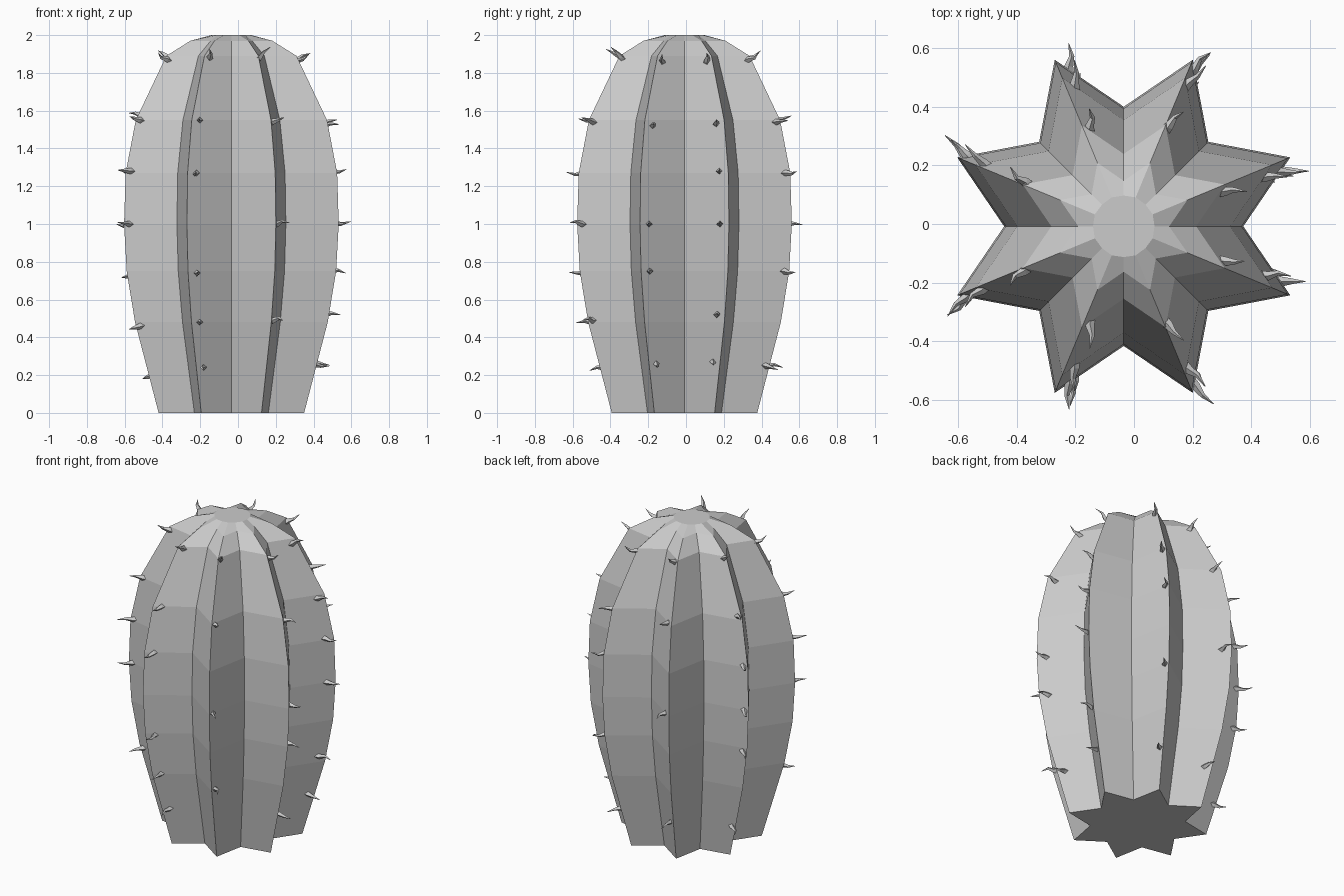
import bpy, bmesh, random
from math import sin, cos, pi, radians
from mathutils import Vector

if "Cube" in bpy.data.objects:
    bpy.data.objects.remove(bpy.data.objects["Cube"])

random.seed(4)
CENTRE = Vector((-0.035, -0.008, 0))
# body profile: height, ridge radius, valley radius
RINGS = [(0, .417, .277), (.48, .552, .366), (.75, .600, .398), (1.0, .615, .408),
         (1.27, .606, .402), (1.55, .548, .363), (1.89, .373, .247),
         (1.97, .235, .155), (2.0, .107, .105)]


def make_object(name, bm):
    bmesh.ops.recalc_face_normals(bm, faces=bm.faces)
    mesh = bpy.data.meshes.new(name)
    bm.to_mesh(mesh)
    bm.free()
    obj = bpy.data.objects.new(name, mesh)
    bpy.context.collection.objects.link(obj)
    return obj


def loft(bm, loops):
    rows = [[bm.verts.new(p) for p in loop] for loop in loops]
    n = len(rows[0])
    for a, b in zip(rows, rows[1:]):
        for i in range(n):
            j = (i + 1) % n
            bm.faces.new((a[i], a[j], b[j], b[i]))
    bm.faces.new(rows[0][::-1])
    bm.faces.new(rows[-1])


def radii(z):
    for (z0, a0, b0), (z1, a1, b1) in zip(RINGS, RINGS[1:]):
        if z <= z1:
            t = (z - z0) / (z1 - z0)
            return a0 + (a1 - a0) * t, b0 + (b1 - b0) * t


def polar(r, a, z):
    return CENTRE + Vector((r * cos(a), r * sin(a), z))


# ribbed body: eight ridges and eight valleys
bm = bmesh.new()
loft(bm, [[polar(v if i % 2 == 0 else t, i * pi / 8, z) for i in range(16)]
          for z, t, v in RINGS])
make_object("cactus_body", bm)


def spine(bm, base, az, slope, length, width):
    """Four-sided hooked thorn with its root sunk into the body."""
    out = Vector((cos(az), sin(az), slope)).normalized()
    side = Vector((-sin(az), cos(az), 0))
    up = out.cross(side)
    bend = (side * random.uniform(-1, 1) + up * random.uniform(-1, 1)) * .012
    loops = []
    for t, w, k in ((-.4, 1, 0), (.1, .75, 0), (.5, .42, 1), (1, .05, 0)):
        c = base + out * length * t + bend * k
        loops.append([c + (side * cos(q) + up * sin(q)) * width * w
                      for q in (0, pi / 2, pi, 1.5 * pi)])
    loft(bm, loops)


# thorn rows: ridge angle, direction the thorns point, heights
ROWS = [(-22.5, 0, (1.86, 1.52, 1.0, .75, .26)),
        (22.5, 0, (1.86, 1.53, 1.28, 1.0, .52, .27)),
        (67.5, 45, (1.87, 1.54, 1.27, .75, .25)),
        (112.5, 90, (1.87, 1.55, 1.0, .25)),
        (157.5, 135, (1.88, 1.57, 1.28, 1.0, .73, .2)),
        (-157.5, -135, (1.87, 1.55, 1.28, 1.0, .46)),
        (-112.5, -90, (1.88, 1.55, 1.27, .74, .48, .24)),
        (-67.5, -45, (1.88, 1.54, 1.0, .49))]
bm = bmesh.new()
for ridge, aim, heights in ROWS:
    shift = .2 if aim % 90 == 0 else .1
    for z in heights:
        tip, valley = radii(z)
        base = polar(tip, radians(ridge), z).lerp(polar(valley, radians(aim), z), shift)
        slope = .3 * (z - .9) + random.uniform(-.12, .12)
        if z > 1.8:
            slope += .3
        spine(bm, base, radians(aim), slope, random.uniform(.08, .1), .021)
make_object("spines", bm)
